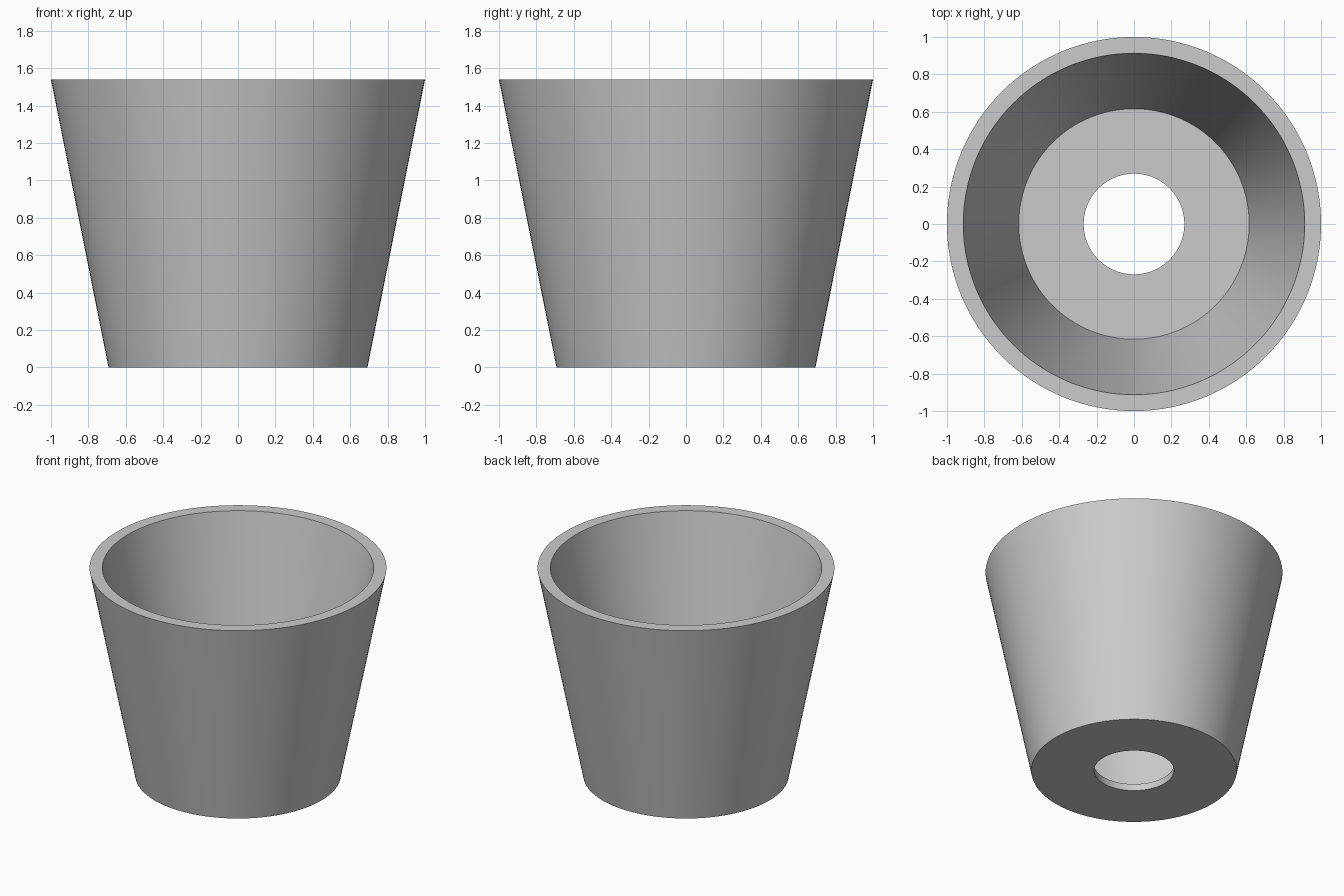
import bpy
import bmesh
import math

cube = bpy.data.objects.get("Cube")
if cube:
    bpy.data.objects.remove(cube, do_unlink=True)

# Plain light grey material
grey = bpy.data.materials.new("light grey")
grey.use_nodes = True
colour = (0.6, 0.6, 0.6, 1.0)
grey.diffuse_color = colour
grey.node_tree.nodes["Principled BSDF"].inputs["Base Color"].default_value = colour

# Closed wall section as (radius, height): outer wall, rim, inner wall, floor, drain hole
SEGMENTS = 128
HEIGHT, FLOOR = 1.54, 0.05
section = [(0.269, 0), (0.692, 0), (1.0, HEIGHT),
           (0.913, HEIGHT), (0.616, FLOOR), (0.269, FLOOR)]

# Revolve the section into the pot
bm = bmesh.new()
rings = []
for i in range(SEGMENTS):
    a = math.tau * i / SEGMENTS
    rings.append([bm.verts.new((r * math.cos(a), r * math.sin(a), z)) for r, z in section])
for i in range(SEGMENTS):
    here, there = rings[i], rings[(i + 1) % SEGMENTS]
    for j in range(len(section)):
        k = (j + 1) % len(section)
        bm.faces.new((here[j], there[j], there[k], here[k]))
bmesh.ops.recalc_face_normals(bm, faces=bm.faces)

mesh = bpy.data.meshes.new("plant_pot")
bm.to_mesh(mesh)
bm.free()
mesh.materials.append(grey)
pot = bpy.data.objects.new("plant_pot", mesh)
bpy.context.collection.objects.link(pot)

# Smooth walls with crisp rims
bpy.ops.object.select_all(action="DESELECT")
pot.select_set(True)
bpy.context.view_layer.objects.active = pot
bpy.ops.object.shade_smooth_by_angle(angle=math.radians(30))
